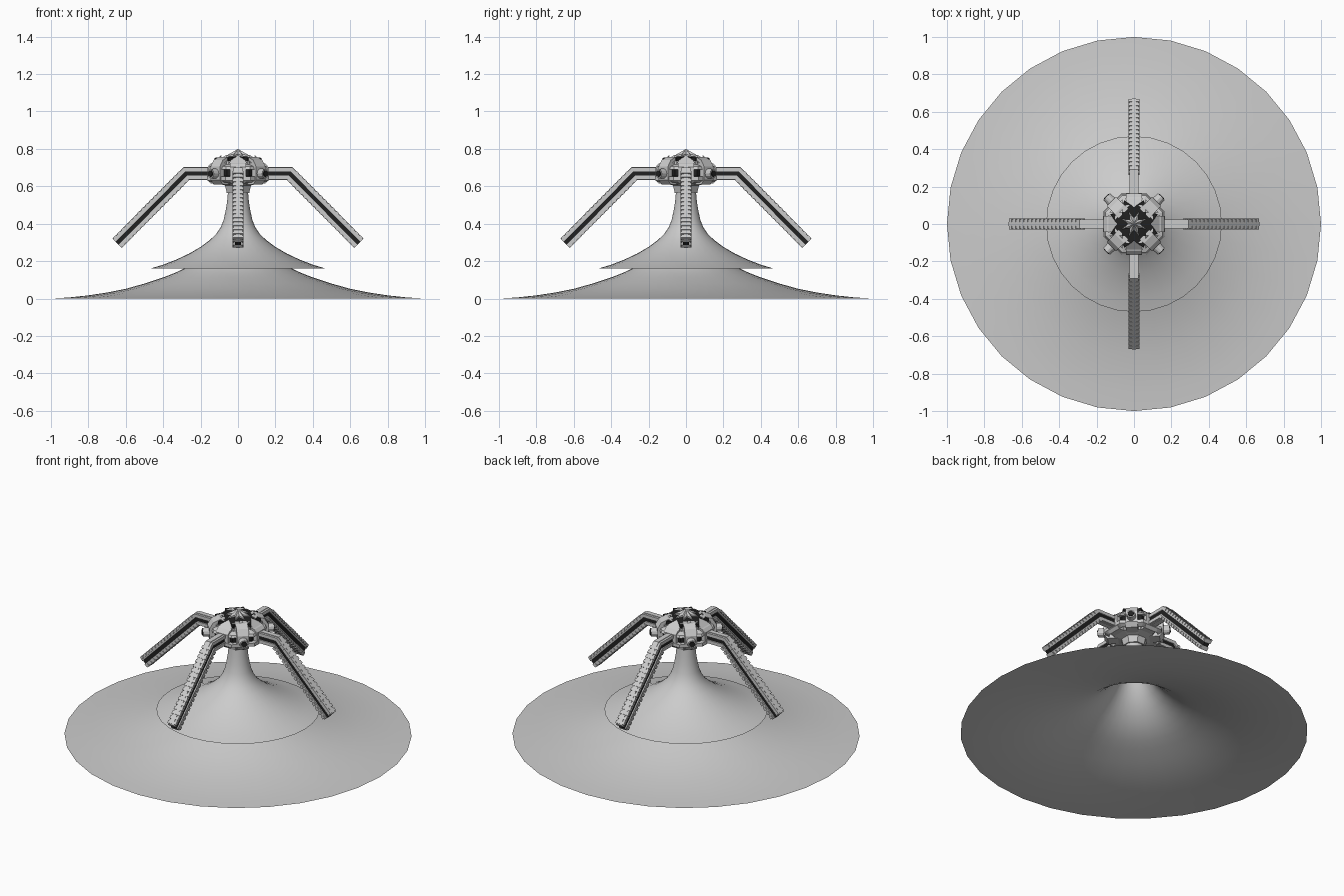
import bpy, bmesh, math
from mathutils import Matrix, Vector

if "Cube" in bpy.data.objects:
    bpy.data.objects.remove(bpy.data.objects["Cube"])

dark = bpy.data.materials.new("dark")
dark.diffuse_color = (0.015, 0.015, 0.015, 1)
dark.use_nodes = True
dark.node_tree.nodes["Principled BSDF"].inputs["Base Color"].default_value = dark.diffuse_color


def finish(bm, name, mat=None, smooth=False, recalc=True):
    if recalc:
        bmesh.ops.recalc_face_normals(bm, faces=bm.faces)
    me = bpy.data.meshes.new(name)
    bm.to_mesh(me)
    bm.free()
    ob = bpy.data.objects.new(name, me)
    bpy.context.collection.objects.link(ob)
    if mat:
        me.materials.append(mat)
    if smooth:
        for p in me.polygons:
            p.use_smooth = True
    return ob


def lathe(name, profile, n, mat=None, smooth=False, caps=False, loop=False, rot=0.0):
    bm = bmesh.new()
    rings = [[bm.verts.new((r * math.cos(rot + i * math.tau / n),
                            r * math.sin(rot + i * math.tau / n), z))
              for i in range(n)] for r, z in profile]
    pairs = list(zip(rings, rings[1:])) + ([(rings[-1], rings[0])] if loop else [])
    for a, b in pairs:
        for i in range(n):
            j = (i + 1) % n
            bm.faces.new((a[i], a[j], b[j], b[i]))
    if caps:
        bm.faces.new(rings[0][::-1])
        bm.faces.new(rings[-1])
    return finish(bm, name, mat, smooth, recalc=caps or loop)


def box(bm, size, matrix):
    bmesh.ops.create_cube(bm, size=1, matrix=matrix @ Matrix.Diagonal((*size, 1)))


def prism(bm, pts, w):
    """Extrude an x-z outline symmetrically along y."""
    a = [bm.verts.new((x, -w / 2, z)) for x, z in pts]
    b = [bm.verts.new((x, w / 2, z)) for x, z in pts]
    bm.faces.new(a)
    bm.faces.new(b[::-1])
    for i in range(len(pts)):
        j = (i + 1) % len(pts)
        bm.faces.new((a[i], b[i], b[j], a[j]))


def star(name, outer, inner, z_out, z_in, z_top, z_bot, mat=None):
    """Eight-pointed star with a peak in the middle."""
    bm = bmesh.new()
    ring, low = [], []
    for i in range(16):
        a = math.radians(22.5) * (i + 1)
        r, z = (outer, z_out) if i % 2 == 0 else (inner, z_in)
        ring.append(bm.verts.new((r * math.cos(a), r * math.sin(a), z)))
        low.append(bm.verts.new((r * math.cos(a), r * math.sin(a), z_bot)))
    top = bm.verts.new((0, 0, z_top))
    for i in range(16):
        j = (i + 1) % 16
        bm.faces.new((ring[i], ring[j], top))
        bm.faces.new((low[i], low[j], ring[j], ring[i]))
    bm.faces.new(low[::-1])
    return finish(bm, name, mat)


def spin(bm, angles):
    """Replace the mesh with copies turned about z."""
    base = bm.verts[:] + bm.edges[:] + bm.faces[:]
    for a in angles[1:]:
        new = bmesh.ops.duplicate(bm, geom=base)["geom"]
        bmesh.ops.rotate(bm, verts=[v for v in new if isinstance(v, bmesh.types.BMVert)],
                         matrix=Matrix.Rotation(a - angles[0], 3, 'Z'))


quarter = [k * math.pi / 2 for k in range(4)]
diag = [a + math.pi / 4 for a in quarter]

# Flared skirts, open underneath
lathe("lower_skirt", [(1, 0), (.9, .006), (.8, .017), (.7, .032), (.6, .052), (.5, .08), (.4, .113),
                      (.34, .136), (.283, .163), (.23, .198), (.18, .24), (.13, .295), (.09, .36),
                      (.06, .43), (.045, .5), (.04, .57)], 32, smooth=True)
lathe("upper_skirt", [(.47, .16), (.4, .181), (.33, .208), (.26, .241), (.2, .276), (.15, .313),
                      (.115, .347), (.092, .382), (.077, .42), (.066, .47), (.058, .52),
                      (.052, .59)], 32, smooth=True)

# Octagonal hub
e = math.pi / 8
lathe("hub", [(.05, .565), (.065, .565), (.075, .605), (.12, .615), (.135, .64), (.135, .7),
              (.13, .735), (.11, .755), (.05, .755)], 8, caps=True, rot=e)
lathe("hub_band", [(.15, .62), (.178, .632), (.178, .652), (.15, .652)], 8, loop=True, rot=e)
lathe("hub_dark_core", [(.14, .65), (.152, .655), (.152, .695), (.14, .7)], 8, dark, caps=True, rot=e)
lathe("hub_upper_band", [(.13, .69), (.172, .69), (.165, .705), (.13, .718)], 8, loop=True, rot=e)

# Crown
star("crown_plate", .137, .09, .752, .757, .762, .735, dark)
star("crown_spike", .07, .032, .763, .772, .8, .755)

# Raised roof panels between the star points
bm = bmesh.new()
for k in range(8):
    m = Matrix.Rotation(k * math.pi / 4, 4, 'Z')
    p = [m @ Vector(c) for c in ((.137, -.05, .725), (.137, .05, .725), (.087, 0, .768), (.1, 0, .72))]
    v = [bm.verts.new(c) for c in p]
    for f in ((0, 1, 2), (0, 3, 1), (1, 3, 2), (2, 3, 0)):
        bm.faces.new([v[i] for i in f])
finish(bm, "roof_panels")

# Blocks and ports on the diagonals
bm = bmesh.new()
prism(bm, [(.08, .61), (.15, .61), (.172, .635), (.172, .705), (.15, .74), (.11, .757), (.08, .757)], .07)
bmesh.ops.rotate(bm, verts=bm.verts, matrix=Matrix.Rotation(diag[0], 3, 'Z'))
spin(bm, diag)
finish(bm, "diagonal_blocks")
for name, r, r0, r1, mat in (("port_housings", .03, .13, .207, None), ("port_lenses", .021, .19, .211, dark)):
    bm = bmesh.new()
    m = (Matrix.Rotation(diag[0], 4, 'Z') @ Matrix.Translation(((r0 + r1) / 2, 0, .668))
         @ Matrix.Rotation(math.pi / 2, 4, 'Y'))
    bmesh.ops.create_cone(bm, cap_ends=True, segments=12, radius1=r, radius2=r * .82, depth=r1 - r0, matrix=m)
    spin(bm, diag)
    finish(bm, name, mat)

# Bent arms: offset strips along a centre line with a mitred elbow
path = [Vector((.1, .668)), Vector((.277, .668)), Vector((.647, .295))]
n1, n2 = Vector((0, 1)), Vector((1, 1)).normalized()
miter = (n1 + n2) / (1 + n1.dot(n2))


def strip(bm, a, b, w):
    line = lambda d: [path[0] + n1 * d, path[1] + miter * d, path[2] + n2 * d]
    prism(bm, line(a) + line(b)[::-1], w)


bm = bmesh.new()
for s in (-1, 1):
    strip(bm, s * .011, s * .032, .05)
    strip(bm, s * .032, s * .035, .022)
spin(bm, quarter)
finish(bm, "arm_rails")

bm = bmesh.new()
strip(bm, -.012, .012, .034)
spin(bm, quarter)
finish(bm, "arm_webs", dark)

# Track teeth along the sloping part of each arm
bm = bmesh.new()
d = (path[2] - path[1])
tilt = Matrix.Rotation(math.atan2(-d.y, d.x), 4, 'Y')
count = 17
for i in range(count):
    c = path[1] + d * ((i + .8) / (count + .3))
    for s in (-1, 1):
        q = c + n2 * s * .028
        box(bm, (.018, .059, .017), Matrix.Translation((q.x, 0, q.y)) @ tilt)
spin(bm, quarter)
finish(bm, "arm_teeth")

# Sockets where the arms meet the hub
bm = bmesh.new()
prism(bm, [(.1, .615), (.145, .615), (.162, .632), (.162, .704), (.145, .722), (.1, .74)], .085)
spin(bm, quarter)
finish(bm, "arm_sockets")
